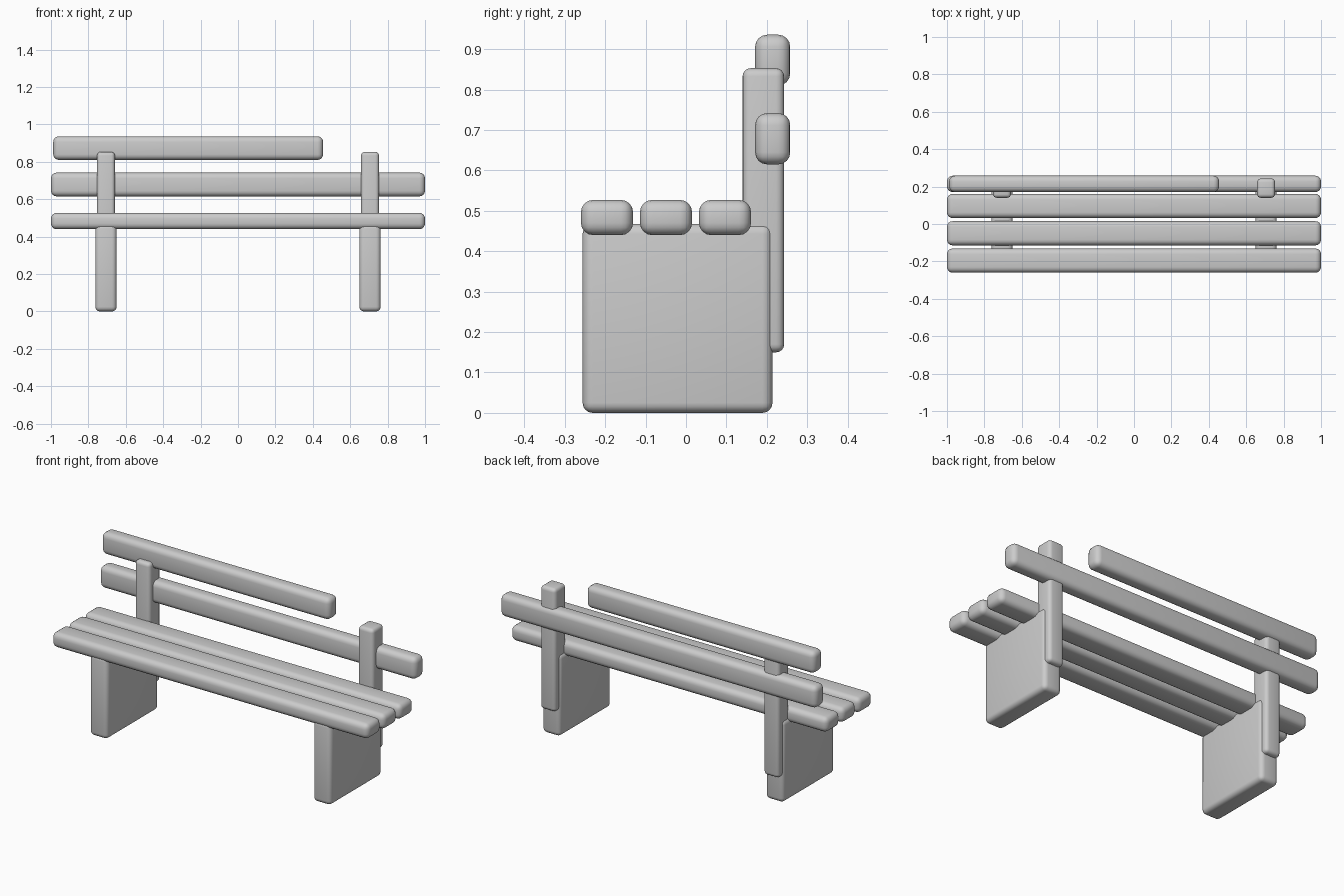
import bpy

if "Cube" in bpy.data.objects:
    bpy.data.objects.remove(bpy.data.objects["Cube"])

grey = bpy.data.materials.new("plain grey")
grey.diffuse_color = (0.6, 0.6, 0.6, 1)
grey.use_nodes = True
grey.node_tree.nodes["Principled BSDF"].inputs["Base Color"].default_value = grey.diffuse_color


def rounded_box(name, x, y, z, radius):
    """Box spanning the given (min, max) ranges with rounded edges."""
    spans = (x, y, z)
    bpy.ops.mesh.primitive_cube_add(size=1, location=[(a + b) / 2 for a, b in spans])
    ob = bpy.context.object
    ob.name = name
    ob.scale = [b - a for a, b in spans]
    bpy.ops.object.transform_apply(location=False, rotation=False, scale=True)
    bevel = ob.modifiers.new("rounded edges", 'BEVEL')
    bevel.width = radius
    bevel.segments = 4
    bpy.ops.object.modifier_apply(modifier=bevel.name)
    bpy.ops.object.shade_smooth_by_angle()
    ob.data.materials.append(grey)
    return ob


# Slab legs and back posts, one of each per side
for side, cx in (("left", -0.706), ("right", 0.706)):
    rounded_box(side + "_leg", (cx - 0.057, cx + 0.057), (-0.256, 0.214), (0, 0.468), 0.025)
    rounded_box(side + "_back_post", (cx - 0.048, cx + 0.048), (0.14, 0.243), (0.15, 0.853), 0.02)

# Three seat planks
for i in range(3):
    y0 = -0.26 + i * 0.146
    rounded_box(f"seat_plank_{i + 1}", (-1, 1), (y0, y0 + 0.129), (0.44, 0.527), 0.03)

# Backrest: full lower plank and broken-off upper plank
rounded_box("lower_back_plank", (-1, 1), (0.171, 0.258), (0.615, 0.742), 0.03)
rounded_box("upper_back_plank", (-0.988, 0.455), (0.171, 0.258), (0.81, 0.936), 0.03)
